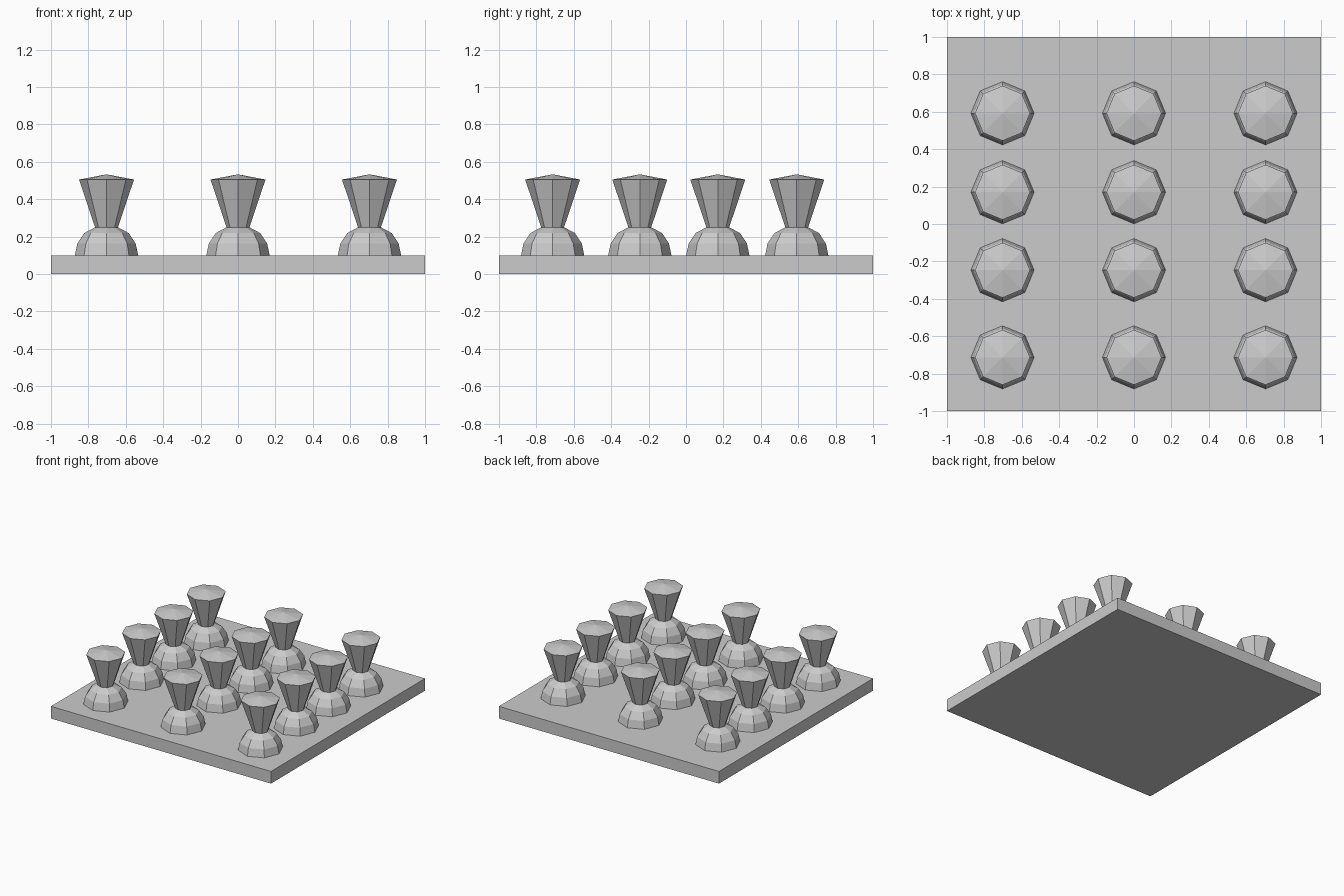
import bpy, bmesh
from math import cos, sin, pi

if "Cube" in bpy.data.objects:
    bpy.data.objects.remove(bpy.data.objects["Cube"])

SIDES = 8
# Peg outline (radius, height): half-dome below, flared head above
PROFILE = [(0.169, 0.1), (0.156, 0.163), (0.119, 0.219), (0.061, 0.25), (0.147, 0.505)]
APEX_Z = 0.533


def add_object(name, bm, location=(0, 0, 0)):
    mesh = bpy.data.meshes.new(name)
    bmesh.ops.recalc_face_normals(bm, faces=bm.faces)
    bm.to_mesh(mesh)
    bm.free()
    obj = bpy.data.objects.new(name, mesh)
    obj.location = location
    bpy.context.collection.objects.link(obj)
    return obj


def peg_mesh():
    bm = bmesh.new()
    rings = [[bm.verts.new((r * cos(2 * pi * i / SIDES), r * sin(2 * pi * i / SIDES), z))
              for i in range(SIDES)] for r, z in PROFILE]
    apex = bm.verts.new((0, 0, APEX_Z))
    bm.faces.new(rings[0][::-1])
    for i in range(SIDES):
        j = (i + 1) % SIDES
        for low, high in zip(rings, rings[1:]):
            bm.faces.new((low[i], low[j], high[j], high[i]))
        bm.faces.new((rings[-1][i], rings[-1][j], apex))
    return bm


# Square base plate
plate = bmesh.new()
bmesh.ops.create_cube(plate, size=1)
bmesh.ops.scale(plate, vec=(2, 2, 0.1), verts=plate.verts)
bmesh.ops.translate(plate, vec=(0, 0, 0.05), verts=plate.verts)
add_object("base_plate", plate)

# Three columns of four pegs, front row set slightly apart
for x in (-0.703, 0, 0.703):
    for y in (-0.713, -0.247, 0.17, 0.592):
        add_object("peg", peg_mesh(), (x, y, 0))
